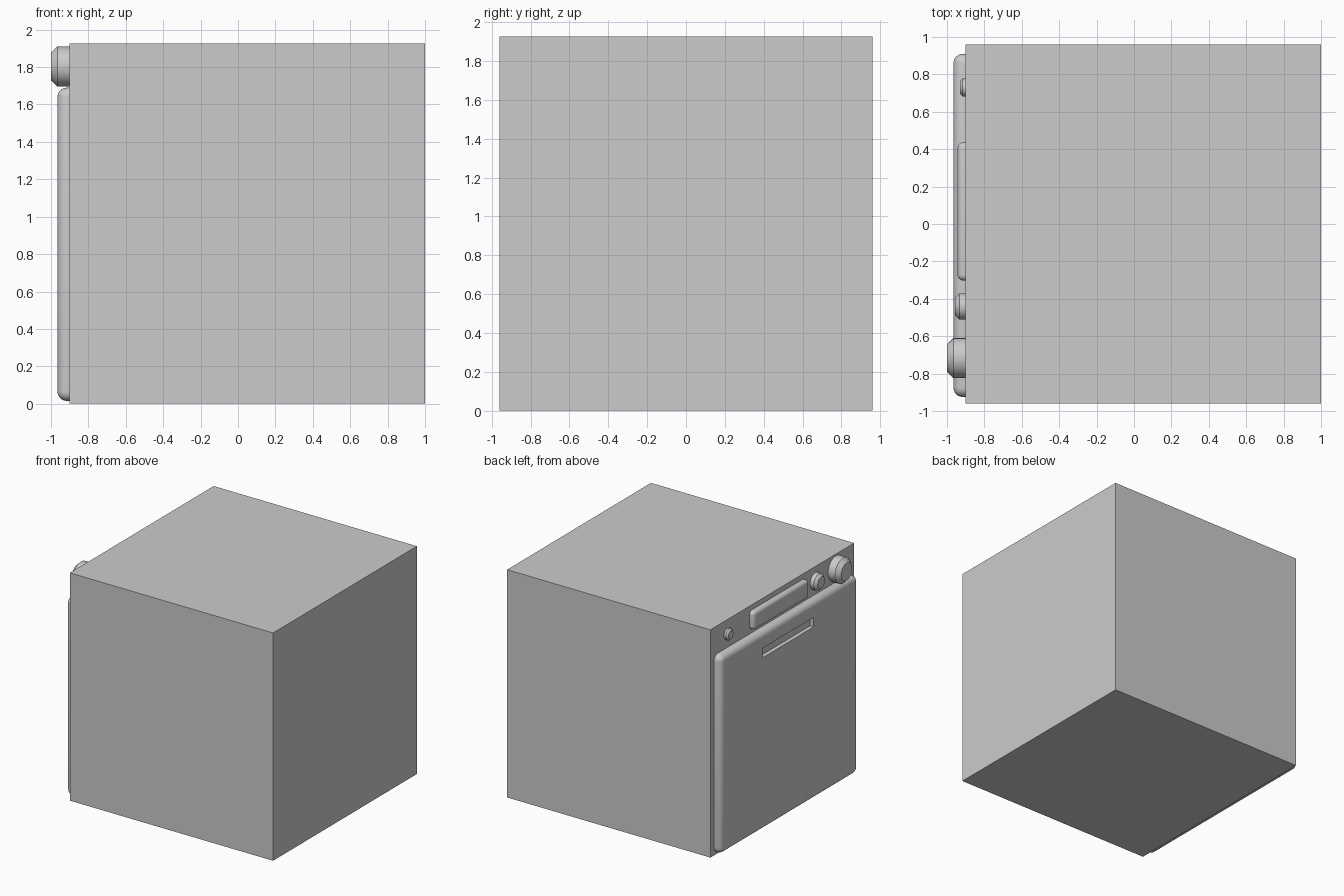
import bpy, bmesh
from mathutils import Matrix, Vector

if "Cube" in bpy.data.objects:
    bpy.data.objects.remove(bpy.data.objects["Cube"])


def finish(bm, name, smooth=True):
    bmesh.ops.recalc_face_normals(bm, faces=bm.faces)
    me = bpy.data.meshes.new(name)
    bm.to_mesh(me)
    bm.free()
    ob = bpy.data.objects.new(name, me)
    bpy.context.collection.objects.link(ob)
    bpy.ops.object.select_all(action='DESELECT')
    ob.select_set(True)
    bpy.context.view_layer.objects.active = ob
    if smooth:
        bpy.ops.object.shade_smooth_by_angle(angle=0.55)
    return ob


def box(name, lo, hi, round_r=0.0):
    """Box from two corners; round_r rounds every edge except the +x (mounting) side."""
    lo, hi = Vector(lo), Vector(hi)
    bm = bmesh.new()
    m = Matrix.Translation((lo + hi) / 2) @ Matrix.Diagonal((*(hi - lo), 1))
    bmesh.ops.create_cube(bm, size=1, matrix=m)
    if round_r:
        edges = [e for e in bm.edges if any(v.co.x < hi.x - 1e-4 for v in e.verts)]
        bmesh.ops.bevel(bm, geom=edges, offset=round_r, segments=6, profile=0.5,
                        affect='EDGES', clamp_overlap=True)
    return finish(bm, name, smooth=round_r > 0)


def knob(name, y, r, depth, chamfer, sides=32):
    """Chamfered knob turned from a profile, facing -x."""
    bm = bmesh.new()
    profile = [(0, 0), (r, 0), (r, depth - chamfer), (r - chamfer, depth), (0, depth)]
    vs = [bm.verts.new((FACE - d, y + p, PANEL_Z)) for p, d in profile]
    es = [bm.edges.new(p) for p in zip(vs, vs[1:])]
    bmesh.ops.spin(bm, geom=vs + es, cent=(FACE, y, PANEL_Z), axis=(1, 0, 0),
                   angle=6.283185307, steps=sides)
    bmesh.ops.remove_doubles(bm, verts=bm.verts, dist=1e-4)
    return finish(bm, name)


FACE = -0.9      # plane the door and controls are mounted on
PANEL_Z = 1.803  # height of the control row

# Cabinet
box("cabinet", (FACE, -0.96, 0), (1, 0.96, 1.925))

# Door with recessed handle slot
door = box("door", (-0.965, -0.925, 0.015), (FACE, 0.91, 1.69), 0.05)
cutter = box("slot_cutter", (-1.1, -0.325, 1.475), (-0.93, 0.357, 1.556))
cutter.hide_render = True
mod = door.modifiers.new("slot", 'BOOLEAN')
mod.operation, mod.solver, mod.object = 'DIFFERENCE', 'EXACT', cutter
bpy.context.view_layer.objects.active = door
bpy.ops.object.modifier_move_to_index(modifier="slot", index=0)
bpy.ops.object.modifier_apply(modifier="slot")
bpy.data.objects.remove(cutter)

# Display panel
box("display_panel", (-0.943, -0.302, 1.725), (FACE, 0.437, 1.882), 0.03)

# Controls
knob("dial", -0.717, 0.107, 0.1, 0.034)
knob("selector_button", -0.441, 0.07, 0.056, 0.022)
knob("power_button", 0.729, 0.048, 0.03, 0.014)
